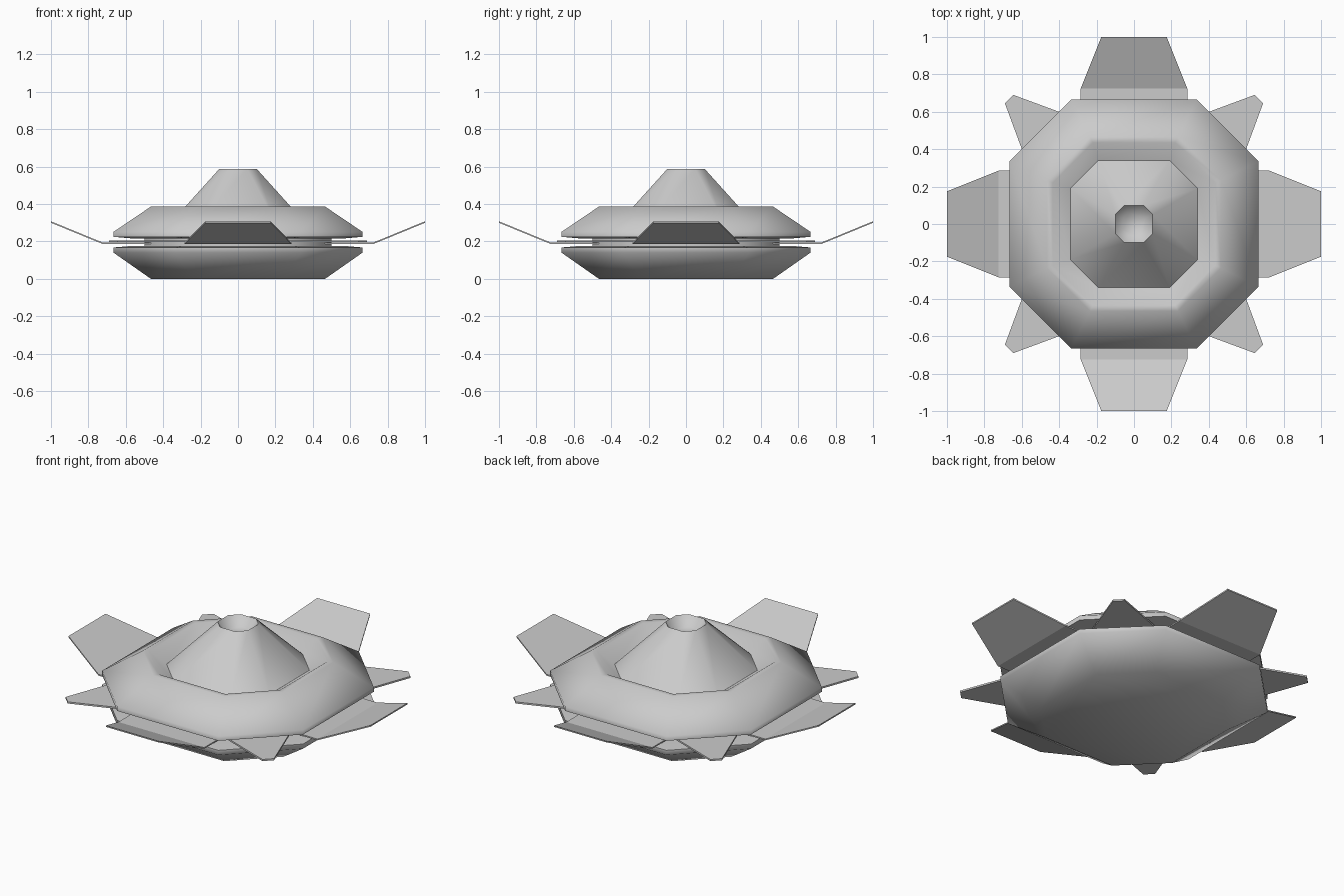
import bpy, bmesh, math
from mathutils import Matrix

if "Cube" in bpy.data.objects:
    bpy.data.objects.remove(bpy.data.objects["Cube"])


def finish(name, bm, smooth):
    bmesh.ops.recalc_face_normals(bm, faces=bm.faces)
    me = bpy.data.meshes.new(name)
    bm.to_mesh(me)
    bm.free()
    ob = bpy.data.objects.new(name, me)
    bpy.context.collection.objects.link(ob)
    if smooth:
        bpy.ops.object.select_all(action='DESELECT')
        bpy.context.view_layer.objects.active = ob
        ob.select_set(True)
        bpy.ops.object.shade_smooth_by_angle(angle=math.radians(62))
    return ob


def octagon_loft(name, rings):
    """Stack octagons given as (half width, half flat side, z), capped at both ends."""
    bm = bmesh.new()
    loops = []
    for a, b, z in rings:
        pts = [(a, -b), (a, b), (b, a), (-b, a), (-a, b), (-a, -b), (-b, -a), (b, -a)]
        loops.append([bm.verts.new((x, y, z)) for x, y in pts])
    for lo, hi in zip(loops, loops[1:]):
        for i in range(8):
            j = (i + 1) % 8
            bm.faces.new((lo[i], lo[j], hi[j], hi[i]))
    bm.faces.new(loops[0])
    bm.faces.new(loops[-1])
    return finish(name, bm, True)


def plate(name, stations, thick, angle):
    """Thin panel along +x from (radius, half width, z) stations, turned about z."""
    bm = bmesh.new()
    rows = []
    for r, w, z in stations:
        rows.append([bm.verts.new(p) for p in
                     ((r, -w, z), (r, w, z), (r, w, z + thick), (r, -w, z + thick))])
    for p, q in zip(rows, rows[1:]):
        for i in range(4):
            j = (i + 1) % 4
            bm.faces.new((p[i], p[j], q[j], q[i]))
    bm.faces.new(rows[0])
    bm.faces.new(rows[-1])
    bm.transform(Matrix.Rotation(angle, 4, 'Z'))
    return finish(name, bm, False)


# Hull halves with a narrow gap between them
octagon_loft("lower_hull", [(.465, .235, 0), (.665, .335, .14), (.665, .335, .168),
                            (.575, .29, .176)])
octagon_loft("upper_hull", [(.575, .29, .217), (.665, .335, .225), (.665, .335, .252),
                            (.465, .235, .387), (.435, .22, .387), (.34, .19, .322)])

# Core joining the halves
octagon_loft("hull_core", [(.5, .25, .17), (.5, .25, .222)])

# Central cone with a hollow top
octagon_loft("centre_cone", [(.34, .19, .322), (.1, .05, .588), (.06, .03, .535)])

# Four upturned wings and four flat corner fins
for k in range(4):
    turn = k * math.pi / 2
    plate(f"wing_{k + 1}", [(.45, .285, .187), (.725, .285, .187), (1.0, .175, .3)],
          .008, turn)
    plate(f"corner_fin_{k + 1}", [(.56, .208, .196), (.707, .141, .196), (.944, .032, .196)],
          .01, turn + math.pi / 4)
